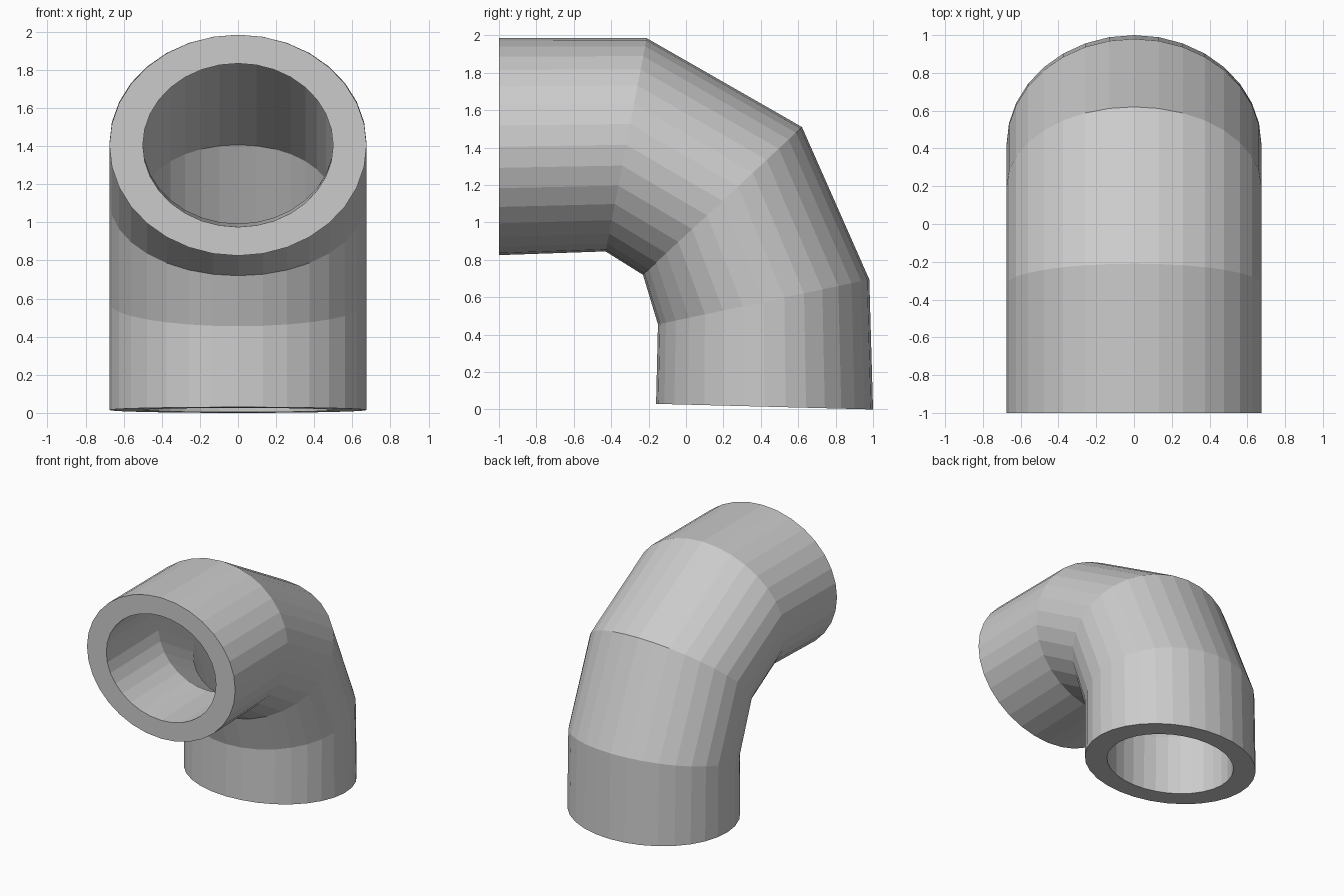
import bpy, bmesh
from math import sin, cos, tau

if "Cube" in bpy.data.objects:
    bpy.data.objects.remove(bpy.data.objects["Cube"])

SIDES, HALF_W, BORE = 32, 0.675, 0.74

# Mitre sections in the y-z plane: (outside of bend, inside of bend)
sections = [
    ((-1.00, 1.985), (-1.00, 0.825)),
    ((-0.21, 1.985), (-0.43, 0.845)),
    ((0.62, 1.51), (-0.23, 0.72)),
    ((0.98, 0.695), (-0.15, 0.455)),
    ((1.00, 0.00), (-0.16, 0.03)),
]

bm = bmesh.new()


def ring(section, scale):
    (y1, z1), (y2, z2) = section
    cy, cz = (y1 + y2) / 2, (z1 + z2) / 2
    hy, hz = (y1 - y2) / 2 * scale, (z1 - z2) / 2 * scale
    verts = []
    for i in range(SIDES):
        a = tau * i / SIDES
        verts.append(bm.verts.new((HALF_W * scale * cos(a),
                                   cy + hy * sin(a), cz + hz * sin(a))))
    return verts


# Outer skin forward, bore backward, joined into one closed loop of rings
rings = [ring(s, 1) for s in sections] + [ring(s, BORE) for s in reversed(sections)]
for k, a in enumerate(rings):
    b = rings[(k + 1) % len(rings)]
    for i in range(SIDES):
        j = (i + 1) % SIDES
        bm.faces.new((a[i], a[j], b[j], b[i]))
bmesh.ops.recalc_face_normals(bm, faces=bm.faces)

mesh = bpy.data.meshes.new("pipe_elbow")
bm.to_mesh(mesh)
bm.free()
bpy.context.collection.objects.link(bpy.data.objects.new("pipe_elbow", mesh))
